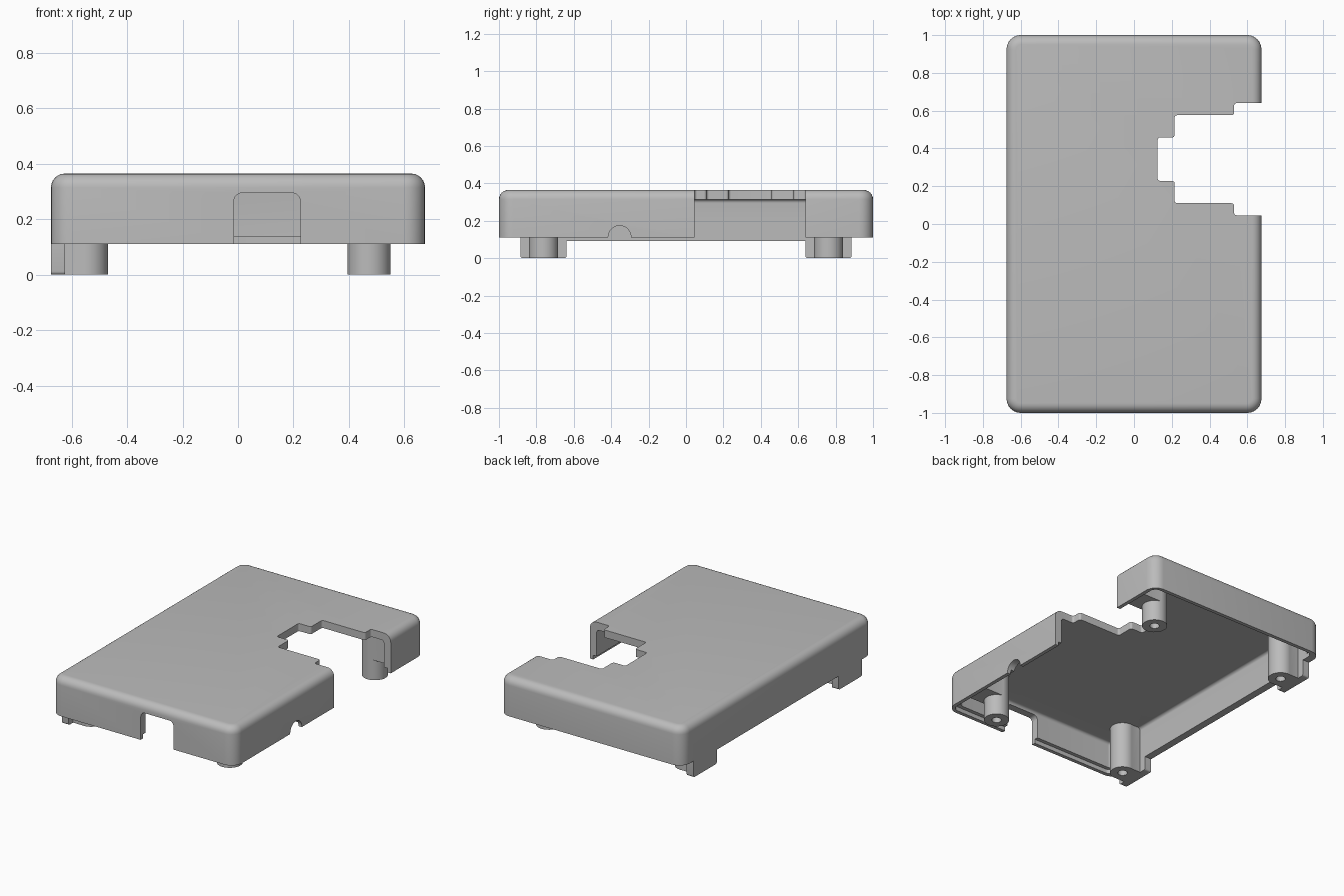
import bpy, bmesh

cube = bpy.data.objects.get("Cube")
if cube:
    bpy.data.objects.remove(cube, do_unlink=True)

grey = bpy.data.materials.new("plain grey")
grey.use_nodes = True
COLOUR = (0.5, 0.5, 0.5, 1)
grey.diffuse_color = COLOUR
grey.node_tree.nodes["Principled BSDF"].inputs["Base Color"].default_value = COLOUR


def finish(name, bm):
    mesh = bpy.data.meshes.new(name)
    bmesh.ops.recalc_face_normals(bm, faces=bm.faces)
    bm.to_mesh(mesh)
    bm.free()
    mesh.materials.append(grey)
    ob = bpy.data.objects.new(name, mesh)
    bpy.context.collection.objects.link(ob)
    return ob


def round_edges(bm, rule, radius, segments=6):
    edges = [e for e in bm.edges if rule(e.verts[0].co, e.verts[1].co)]
    bmesh.ops.bevel(bm, geom=edges, offset=radius, segments=segments,
                    profile=0.5, affect='EDGES', clamp_overlap=True)


def prism(name, outline, z0, z1, corner=0, top=0):
    """Upright prism with rounded vertical corners and a rounded top rim."""
    bm = bmesh.new()
    face = bm.faces.new([bm.verts.new((x, y, z0)) for x, y in outline])
    up = bmesh.ops.extrude_face_region(bm, geom=[face])["geom"]
    for v in up:
        if isinstance(v, bmesh.types.BMVert):
            v.co.z = z1
    if corner:
        round_edges(bm, lambda a, b: abs(a.z - b.z) > 0.01, corner)
    if top:
        round_edges(bm, lambda a, b: min(a.z, b.z) > z1 - 1e-4, top)
    return finish(name, bm)


def box(name, x0, x1, y0, y1, z0, z1, corner=0, top=0):
    return prism(name, [(x0, y0), (x1, y0), (x1, y1), (x0, y1)], z0, z1, corner, top)


def cylinder(name, x, y, z, radius, length, along_x=False):
    bm = bmesh.new()
    bmesh.ops.create_cone(bm, cap_ends=True, segments=40, radius1=radius,
                          radius2=radius, depth=length)
    ob = finish(name, bm)
    ob.location = (x, y, z)
    if along_x:
        ob.rotation_euler.y = 1.5707963
    return ob


def combine(target, other, operation):
    other.hide_render = True
    mod = target.modifiers.new(other.name, 'BOOLEAN')
    mod.operation, mod.object, mod.solver = operation, other, 'EXACT'
    bpy.context.view_layer.update()
    bpy.context.view_layer.objects.active = target
    bpy.ops.object.modifier_apply(modifier=mod.name)
    bpy.data.objects.remove(other, do_unlink=True)


def cut(target, other):
    combine(target, other, 'DIFFERENCE')


def join(target, other):
    combine(target, other, 'UNION')


W, L, H, RIM, WALL = 0.675, 1.0, 0.365, 0.11, 0.05
POST_Y, POST_R = 0.762, 0.078

# Hollow cover with rounded outer corners and a stepped inner lip
cover = box("cover", -W, W, -L, L, RIM, H, 0.075, 0.05)
cut(cover, box("cavity", -W + WALL, W - WALL, -L + WALL, L - WALL,
               0, H - WALL, 0.04, 0.02))
cut(cover, box("lip_recess", -W + WALL, W - 0.025, -L + 0.025, L - 0.025,
               0, RIM + 0.028, 0.04))

# Closed side wall reaching lower, with a tab at each end
join(cover, box("low_wall", -W, -W + WALL, -0.7, 0.7, 0.092, 0.2))
for s in (-1, 1):
    bm = bmesh.new()
    bmesh.ops.create_cube(bm, size=1)
    for v in bm.verts:
        v.co.x = -W + WALL * (v.co.x + 0.5)
        v.co.y = s * POST_Y + 0.246 * v.co.y
        v.co.z = 0.2 * (v.co.z + 0.5)
    round_edges(bm, lambda a, b: max(a.z, b.z) < 1e-4 and
                abs(a.x - b.x) > 0.01, 0.012, 4)
    join(cover, finish("tab", bm))

# Stepped opening through the roof and side wall
half_steps = [(0.8, 0.297), (0.53, 0.297), (0.53, 0.233),
              (0.215, 0.233), (0.215, 0.115), (0.125, 0.115)]
MID = 0.343
outline = [(x, MID + y) for x, y in half_steps]
outline += [(x, MID - y) for x, y in reversed(half_steps)]
cut(cover, prism("stepped_opening", outline, -0.1, 0.5, 0.014))

# Front port with rounded top corners, and round cable notch in the side
bm = bmesh.new()
bmesh.ops.create_cube(bm, size=1)
for v in bm.verts:
    v.co.x = 0.105 + 0.24 * v.co.x
    v.co.y = -L + 0.2 * v.co.y
    v.co.z = 0.295 if v.co.z > 0 else 0.0
round_edges(bm, lambda a, b: min(a.z, b.z) > 0.2 and abs(a.y - b.y) > 0.1, 0.03)
cut(cover, finish("front_port", bm))
cut(cover, cylinder("cable_notch", W, -0.355, 0.113, 0.061, 0.2, True))

# Screw posts, webbed to the nearest side wall
for y in (-POST_Y, POST_Y):
    for x, wall_x, web_z in ((-0.547, -W + 0.03, 0.0), (0.473, W - 0.03, RIM + 0.028)):
        join(cover, box("post_web", min(x, wall_x), max(x, wall_x),
                        y - POST_R + 0.001, y + POST_R - 0.001, web_z, H - 0.03))
        join(cover, cylinder("post", x, y, 0.17, POST_R, 0.34))
        cut(cover, cylinder("screw_hole", x, y, 0.05, 0.03, 0.2))

# Smooth rounded areas, crisp edges elsewhere
bpy.ops.object.select_all(action='DESELECT')
cover.select_set(True)
bpy.context.view_layer.objects.active = cover
bpy.ops.object.shade_smooth_by_angle(angle=0.6)
